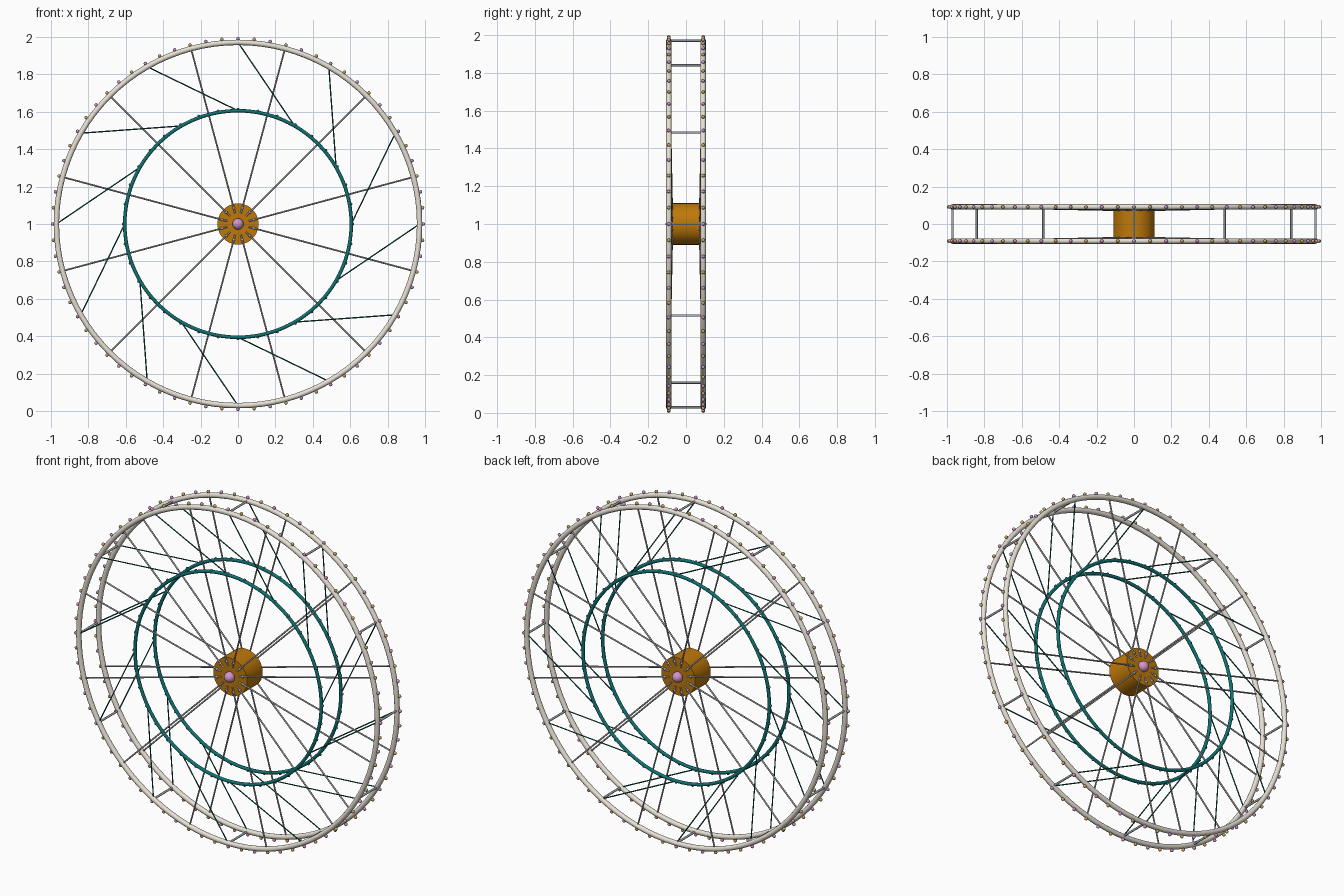
import bpy
import bmesh
from math import sin, cos, radians, pi
from mathutils import Vector, Matrix

cube = bpy.data.objects.get("Cube")
if cube:
    bpy.data.objects.remove(cube, do_unlink=True)

# Main dimensions
RIM_R, INNER_R, HUB_R = 0.97, 0.605, 0.11
SIDE_Y, HUB_Y = 0.091, 0.072


def material(name, rgb):
    mat = bpy.data.materials.new(name)
    mat.use_nodes = True
    mat.diffuse_color = (*rgb, 1)
    mat.node_tree.nodes["Principled BSDF"].inputs["Base Color"].default_value = (*rgb, 1)
    return mat


CREAM = material("cream_paint", (0.82, 0.77, 0.68))
TEAL = material("teal_paint", (0.005, 0.17, 0.17))
DARK_TEAL = material("dark_teal_paint", (0.005, 0.12, 0.10))
RIVET = material("blue_grey_rivet", (0.06, 0.22, 0.24))
SPOKE = material("warm_grey_steel", (0.42, 0.40, 0.40))
STEEL = material("cool_grey_steel", (0.42, 0.46, 0.50))
BRASS = material("orange_brass", (0.52, 0.19, 0.003))
PINK = material("pink_glass", (0.66, 0.30, 0.58))
GOLD = material("gold_glass", (0.58, 0.40, 0.12))


def polar(r, deg, y):
    """Point on the wheel; the angle runs clockwise from the top."""
    a = radians(deg)
    return Vector((r * sin(a), y, 1 + r * cos(a)))


def finish(bm, name, mat):
    bmesh.ops.recalc_face_normals(bm, faces=bm.faces)
    mesh = bpy.data.meshes.new(name)
    bm.to_mesh(mesh)
    bm.free()
    obj = bpy.data.objects.new(name, mesh)
    bpy.context.collection.objects.link(obj)
    mesh.materials.append(mat)
    bpy.ops.object.select_all(action='DESELECT')
    obj.select_set(True)
    bpy.context.view_layer.objects.active = obj
    bpy.ops.object.shade_smooth_by_angle(angle=radians(50))


def rods(name, mat, ends, radius, sides=8):
    bm = bmesh.new()
    for a, b in ends:
        d = b - a
        m = Matrix.Translation((a + b) / 2) @ d.to_track_quat('Z', 'Y').to_matrix().to_4x4()
        bmesh.ops.create_cone(bm, cap_ends=True, segments=sides, radius1=radius,
                              radius2=radius, depth=d.length, matrix=m)
    finish(bm, name, mat)


def balls(name, mat, points, radius, u=10, v=6):
    bm = bmesh.new()
    for p in points:
        bmesh.ops.create_uvsphere(bm, u_segments=u, v_segments=v, radius=radius,
                                  matrix=Matrix.Translation(p))
    finish(bm, name, mat)


def ring(name, mat, major, minor, y, segments=96, sides=12):
    bpy.ops.mesh.primitive_torus_add(major_radius=major, minor_radius=minor,
                                     major_segments=segments, minor_segments=sides,
                                     location=(0, y, 1), rotation=(pi / 2, 0, 0))
    obj = bpy.context.object
    obj.name = name
    obj.data.materials.append(mat)
    bpy.ops.object.shade_smooth_by_angle(angle=radians(60))


# Both faces of the wheel
for side, s in (("front", -1), ("back", 1)):
    y = s * SIDE_Y
    ring(side + "_rim", CREAM, RIM_R, 0.0145, y)
    ring(side + "_inner_ring", TEAL, INNER_R, 0.0095, y)

    # Spokes lean outward from the hub face to the rim
    rods(side + "_spokes", SPOKE,
         [(polar(0.06, 15 + 30 * k, s * 0.073), polar(RIM_R, 15 + 30 * k, y))
          for k in range(12)], 0.0045)

    # Slanted braces from the rim to the inner ring
    rods(side + "_braces", DARK_TEAL,
         [(polar(RIM_R, 30 * k, y), polar(INNER_R, 30 * k + 30, y))
          for k in range(12)], 0.0035, 6)

    # Bulbs alternate in colour around the rim
    for i, (label, mat) in enumerate((("pink", PINK), ("gold", GOLD))):
        balls(f"{side}_{label}_rim_bulbs", mat,
              [polar(0.99, 5 * k, y) for k in range(i, 72, 2)], 0.0095)
    balls(side + "_inner_ring_rivets", RIVET,
          [polar(0.613, 10 * k, y) for k in range(36)], 0.0075, 8, 6)

    # Hub bolts and centre cap
    balls(side + "_hub_bolts", STEEL,
          [polar(0.088, 15 + 30 * k, s * 0.074) for k in range(12)], 0.008, 8, 6)
    balls(side + "_hub_cap", PINK, [polar(0, 0, s * 0.078)], 0.03, 20, 12)

# Hub drum
rods("hub", BRASS, [(Vector((0, -HUB_Y, 1)), Vector((0, HUB_Y, 1)))], HUB_R, 32)

# Crossbars joining the two rims
rods("crossbars", STEEL,
     [(polar(RIM_R, 30 * k, -SIDE_Y), polar(RIM_R, 30 * k, SIDE_Y))
      for k in range(12)], 0.006)
